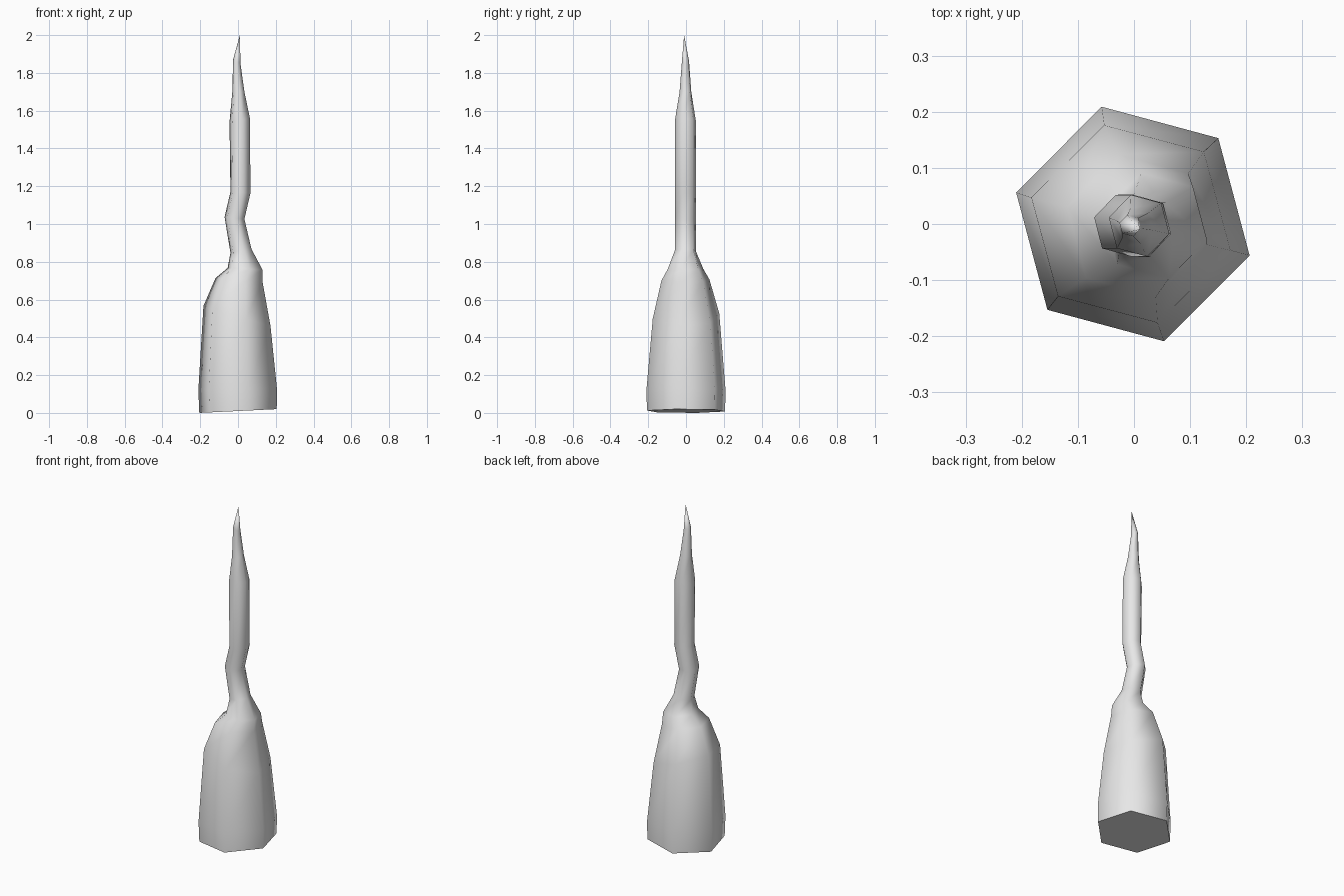
import bpy, bmesh, math

if "Cube" in bpy.data.objects:
    bpy.data.objects.remove(bpy.data.objects["Cube"])

SIDES = 6
START = math.radians(-15)

# ring: left x, left z, right x, right z, half depth, centre y
RINGS = [
    (-0.205, 0.00, 0.205, 0.02, 0.207, 0.0),    # base rim
    (-0.210, 0.12, 0.206, 0.13, 0.209, 0.0),    # lower body
    (-0.183, 0.566, 0.172, 0.46, 0.176, 0.0),   # upper body
    (-0.119, 0.714, 0.130, 0.693, 0.127, -0.003),  # shoulder
    (-0.055, 0.767, 0.130, 0.757, 0.094, -0.003),  # shoulder bump
    (-0.040, 0.847, 0.071, 0.868, 0.056, -0.003),  # neck
    (-0.071, 1.037, 0.034, 1.026, 0.055, -0.003),  # bend
    (-0.040, 1.170, 0.066, 1.164, 0.055, -0.003),  # upper bend
    (-0.045, 1.540, 0.063, 1.560, 0.055, -0.003),  # stem top
    (-0.030, 1.700, 0.034, 1.700, 0.031, -0.003),  # taper
    (-0.026, 1.870, 0.013, 1.850, 0.019, -0.003),  # tip base
]
TIP = (0.01, -0.01, 2.0)

grey = bpy.data.materials.new("light_grey")
grey.diffuse_color = (0.8, 0.8, 0.8, 1)
grey.use_nodes = True
grey.node_tree.nodes["Principled BSDF"].inputs["Base Color"].default_value = grey.diffuse_color

bm = bmesh.new()
widest = math.cos(START)


def add_ring(xl, zl, xr, zr, depth, cy):
    """One six-sided, possibly tilted cross-section."""
    verts = []
    for i in range(SIDES):
        a = START + i * math.tau / SIDES
        u, v = math.cos(a) / widest, math.sin(a) / widest
        verts.append(bm.verts.new(((xl + xr) / 2 + u * (xr - xl) / 2,
                                   cy + v * depth,
                                   (zl + zr) / 2 + u * (zr - zl) / 2)))
    return verts


rings = [add_ring(*r) for r in RINGS]

# Side walls
for low, high in zip(rings, rings[1:]):
    for i in range(SIDES):
        j = (i + 1) % SIDES
        bm.faces.new((low[i], low[j], high[j], high[i]))

# Pointed end
tip = bm.verts.new(TIP)
for i in range(SIDES):
    bm.faces.new((rings[-1][i], rings[-1][(i + 1) % SIDES], tip))

for f in bm.faces:
    f.smooth = True

# Flat underside with a crisp rim
cap = bm.faces.new(rings[0][::-1])
for e in cap.edges:
    e.smooth = False

bmesh.ops.recalc_face_normals(bm, faces=bm.faces)
mesh = bpy.data.meshes.new("crooked_spire")
bm.to_mesh(mesh)
bm.free()
mesh.materials.append(grey)
spire = bpy.data.objects.new("crooked_spire", mesh)
bpy.context.collection.objects.link(spire)
